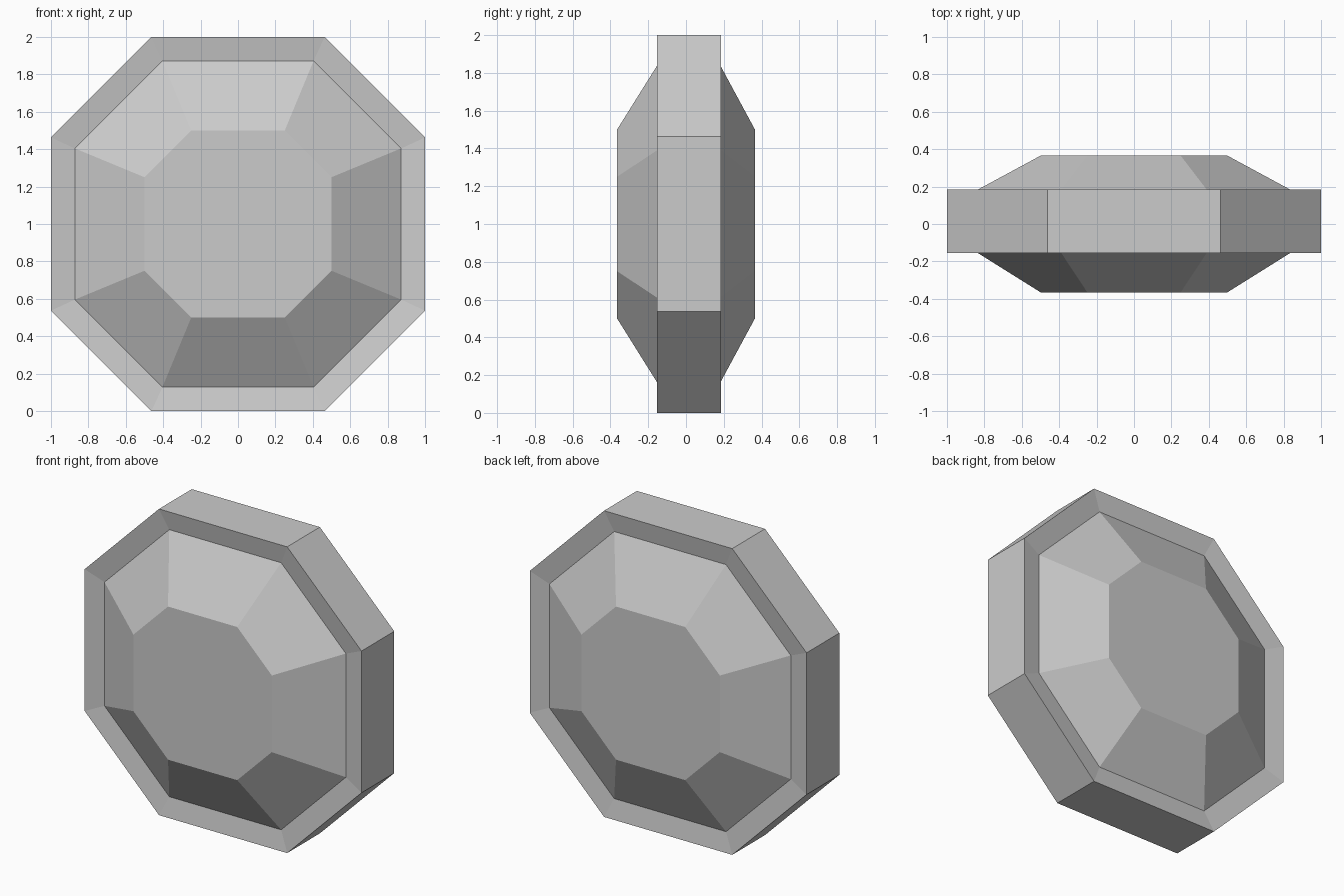
import bpy
import bmesh

cube = bpy.data.objects.get("Cube")
if cube:
    bpy.data.objects.remove(cube, do_unlink=True)

grey = bpy.data.materials.new("plain_grey")
grey.use_nodes = True
colour = (0.6, 0.6, 0.6, 1)
grey.diffuse_color = colour
grey.node_tree.nodes["Principled BSDF"].inputs["Base Color"].default_value = colour


def octagon(bm, radius, half_side, y):
    """Eight-sided ring with its flats facing up, down and sideways."""
    r, h = radius, half_side
    points = [(h, r), (r, h), (r, -h), (h, -r),
              (-h, -r), (-r, -h), (-r, h), (-h, r)]
    return [bm.verts.new((x, y, z + 1)) for x, z in points]


# Cross-section from front plate, over the rim, to back plate: radius, half side, y
sections = [
    (0.5, 0.25, -0.365),    # front plate
    (0.872, 0.404, -0.132),  # front groove
    (1.0, 0.463, -0.154),   # front rim edge
    (1.0, 0.463, 0.184),    # back rim edge
    (0.872, 0.404, 0.164),  # back groove
    (0.5, 0.25, 0.365),     # back plate
]

bm = bmesh.new()
rings = [octagon(bm, *section) for section in sections]
for a, b in zip(rings, rings[1:]):
    for i in range(8):
        j = (i + 1) % 8
        bm.faces.new((a[i], a[j], b[j], b[i]))
bm.faces.new(rings[0])
bm.faces.new(rings[-1])
bmesh.ops.recalc_face_normals(bm, faces=bm.faces)

mesh = bpy.data.meshes.new("octagonal_disc")
bm.to_mesh(mesh)
bm.free()
mesh.materials.append(grey)
disc = bpy.data.objects.new("octagonal_disc", mesh)
bpy.context.collection.objects.link(disc)
